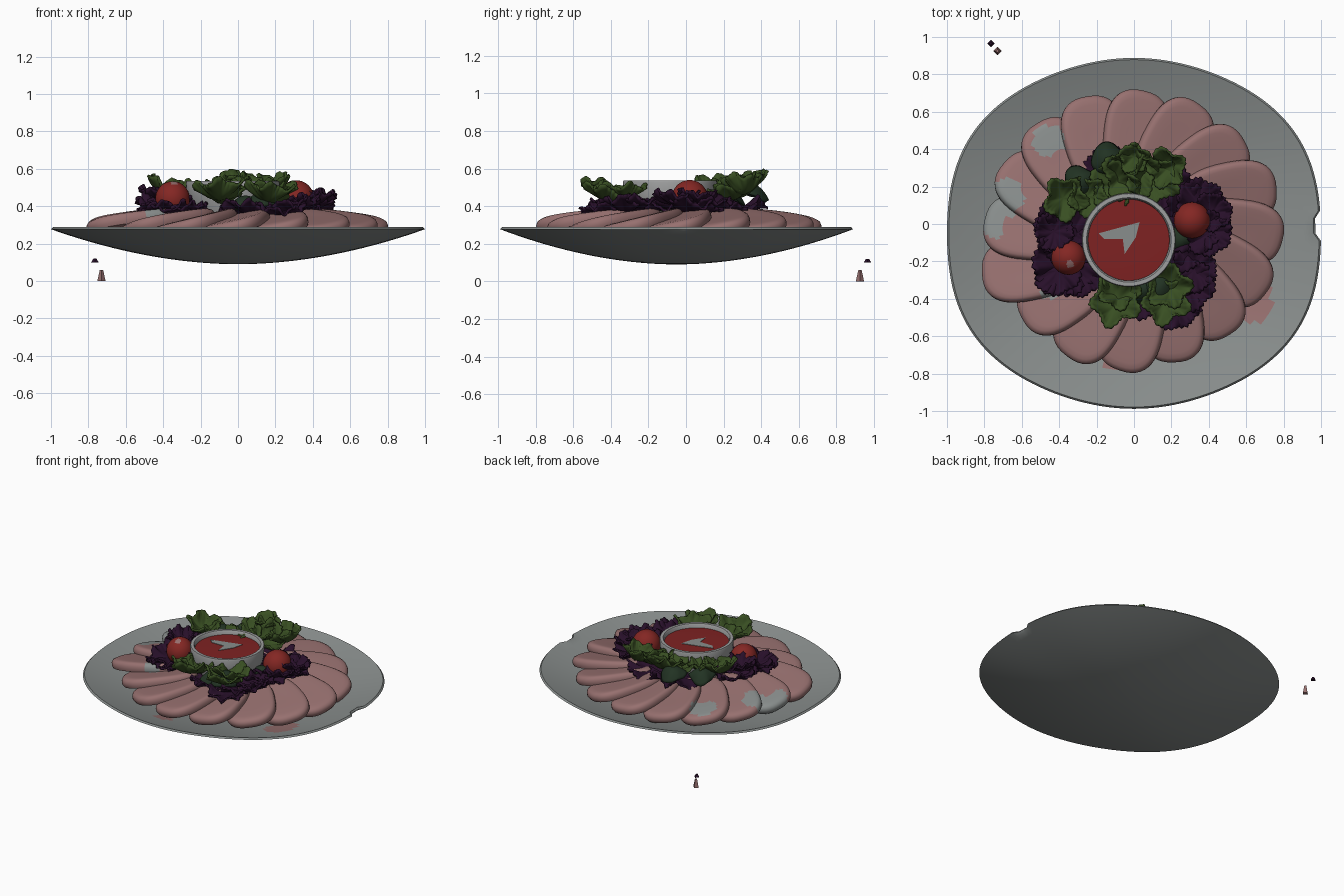
import bpy, bmesh, math, random
from math import sin, cos, pi, radians
from mathutils import Matrix, Vector, Euler

random.seed(4)
if "Cube" in bpy.data.objects:
    bpy.data.objects.remove(bpy.data.objects["Cube"])


def material(name, rgb):
    m = bpy.data.materials.new(name)
    m.use_nodes = True
    m.diffuse_color = (*rgb, 1)
    bsdf = m.node_tree.nodes["Principled BSDF"]
    bsdf.inputs["Base Color"].default_value = (*rgb, 1)
    bsdf.inputs["Roughness"].default_value = 0.7
    return m


STONE = material("grey stoneware", (0.25, 0.27, 0.265))
CERAMIC = material("pale ceramic", (0.34, 0.345, 0.345))
MEAT = material("pink meat", (0.31, 0.163, 0.16))
SAUCE = material("red sauce", (0.21, 0.016, 0.016))
TOMATO = material("tomato red", (0.23, 0.02, 0.017))
GREEN = material("leaf green", (0.04, 0.077, 0.016))
DARK = material("dark leaf green", (0.016, 0.033, 0.017))
PURPLE = material("purple leaf", (0.021, 0.005, 0.023))


def finish(name, bm, mats, paint=None, angle=40):
    """Turn a bmesh into a smooth-shaded object; paint picks faces for slot 1."""
    bmesh.ops.remove_doubles(bm, verts=bm.verts, dist=1e-5)
    bmesh.ops.recalc_face_normals(bm, faces=bm.faces)
    if paint:
        for f in bm.faces:
            f.material_index = int(paint(f))
    me = bpy.data.meshes.new(name)
    bm.to_mesh(me)
    bm.free()
    for m in mats:
        me.materials.append(m)
    ob = bpy.data.objects.new(name, me)
    bpy.context.collection.objects.link(ob)
    bpy.ops.object.select_all(action="DESELECT")
    ob.select_set(True)
    bpy.context.view_layer.objects.active = ob
    bpy.ops.object.shade_smooth_by_angle(angle=radians(angle))
    return ob


def rings(rows, segs, point):
    """Skin a stack of closed rings; point(row, angle) gives each vertex."""
    bm = bmesh.new()
    grid = [[bm.verts.new(point(r, 2 * pi * i / segs)) for i in range(segs)] for r in rows]
    for a, b in zip(grid, grid[1:]):
        for i in range(segs):
            j = (i + 1) % segs
            bm.faces.new((a[i], a[j], b[j], b[i]))
    return bm


def lathe(name, profile, mats, place, outline=lambda a, r: (cos(a), sin(a)), segs=48, paint=None):
    def point(row, a):
        x, y = outline(a, row[0])
        return place @ Vector((row[0] * x, row[0] * y, row[1]))
    return finish(name, rings(profile, segs, point), mats, paint)


def near(f, spots):
    c = f.calc_center_median()
    return any(((c.x - x) / rx) ** 2 + ((c.y - y) / ry) ** 2 < 1 for x, y, rx, ry in spots)


# Plate: wide shallow dish, slightly squarish outline with a small chip in the rim
def plate_outline(a, r):
    k = 1 + 0.24 * sin(a) ** 2 * cos(a) ** 4
    if abs(a - 0.06) < 0.07 and r > 0.97:
        k -= 0.03
    return k * cos(a), 0.938 * k * sin(a)


steps = [i / 24 for i in range(25)]
under = [(r, 0.09 + 0.187 * r ** 1.9) for r in steps]
upper = [(r * 0.99, 0.125 + 0.163 * r ** 1.9) for r in reversed(steps)]
stains = [(0.63, -0.4, 0.1, 0.14), (-0.1, -0.73, 0.06, 0.06)]
lathe("plate", under + upper, [STONE, MEAT], Matrix.Translation((0, -0.05, 0)), plate_outline, 144,
      lambda f: f.normal.z > 0 and near(f, stains))

# Meat slices: thick overlapping fan around the plate, one reaching further out
slice_profile = [(0, 1), (0.15, 1), (0.3, 1.02), (0.45, 1.04), (0.6, 1.04), (0.7, 1.02), (0.8, 1), (0.9, 0.92),
                 (0.97, 0.6), (1, 0), (1, -0.7), (0.96, -1.3), (0.85, -1.5), (0, -1.5)]


def slice_outline(a, r):
    x = math.copysign(abs(cos(a)) ** 0.8, cos(a))
    y = math.copysign(abs(sin(a)) ** 0.8, sin(a))
    return 0.265 * x, (0.165 + 0.03 * x) * y


bare = [(-0.455, 0.445, 0.09, 0.085), (-0.68, 0.14, 0.09, 0.11), (-0.75, 0.02, 0.07, 0.1),
        (-0.45, -0.37, 0.06, 0.03)]
for i in range(16):
    a = radians(90 - 22.5 * i)
    reach = 0.53 + random.uniform(-0.015, 0.015) + (0.06 if i == 11 else 0)
    yaw = a - radians(15 + random.uniform(-4, 4))
    place = (Matrix.Translation((reach * cos(a), -0.03 + 0.93 * reach * sin(a), 0.319))
             @ Matrix.Rotation(yaw, 4, "Z") @ Matrix.Rotation(radians(8), 4, "Y")
             @ Matrix.Rotation(radians(11), 4, "X"))
    lathe("meat_slice", [(r, z * 0.028) for r, z in slice_profile], [MEAT, STONE], place,
          slice_outline, 48, lambda f: near(f, bare))

# Sauce bowl and its filling
centre = Matrix.Translation((-0.028, -0.085, 0))
lathe("sauce_bowl", [(0, 0.3), (0.19, 0.3), (0.225, 0.36), (0.245, 0.45), (0.251, 0.525), (0.247, 0.536),
                     (0.226, 0.536), (0.219, 0.525), (0.214, 0.47), (0, 0.46)], [CERAMIC], centre)
lathe("sauce", [(0, 0.51), (0.15, 0.51), (0.218, 0.507), (0.218, 0.48), (0, 0.48)], [SAUCE], centre)

# Grey arrow-shaped gap in the sauce
bm = bmesh.new()
gap = [bm.verts.new((x, y, 0.511)) for x, y in
       [(-0.19, -0.05), (0.03, 0.01), (0.01, -0.07), (-0.05, -0.16), (-0.06, -0.08), (-0.16, -0.08)]]
face = bm.faces.new(gap)
top = bmesh.ops.extrude_face_region(bm, geom=[face])["geom"]
bmesh.ops.translate(bm, verts=[v for v in top if isinstance(v, bmesh.types.BMVert)], vec=(0, 0, 0.003))
finish("sauce_gap", bm, [STONE])

# Cherry tomatoes, the first with a small pale blemish
ball = [(sin(pi * i / 20), -cos(pi * i / 20)) for i in range(21)]
for x, y, r in [(-0.35, -0.18, 0.092), (0.31, 0.02, 0.097)]:
    lathe("tomato", [(r * p, r * q * 1.02) for p, q in ball], [TOMATO, MEAT], Matrix.Translation((x, y, 0.44)),
          segs=40, paint=lambda f: f.normal.z > 0 and near(f, [(-0.34, -0.215, 0.02, 0.022)]))


# Frilly leaves: lobed, cupped and ruffled discs with a toothed edge
def leaf(name, mat, loc, size, tilt=(0, 0), cup=0.3, ruffle=0.12, lobes=5, depth=0.14, teeth=0.035):
    phase = random.uniform(0, 6)
    place = Matrix.Translation(loc) @ Euler((radians(tilt[0]), radians(tilt[1]), 0)).to_matrix().to_4x4()

    def point(t, a):
        tooth = teeth * t ** 6 * cos(29 * a)
        r = size * t * (1 + t * t * (depth * cos(lobes * a + phase) + 0.05 * cos(3 * a)) + tooth)
        z = size * t * t * (cup + ruffle * sin(lobes * a + phase) + 0.1 * sin(2 * a + phase))
        z += 0.5 * ruffle * size * t ** 3 * sin(2 * lobes * a + 5 * t)
        return place @ Vector((r * cos(a), r * sin(a), z))

    ob = finish(name, rings([k / 8 for k in range(9)], 116, point), [mat], angle=60)
    mod = ob.modifiers.new("thickness", "SOLIDIFY")
    mod.thickness = 0.012
    mod.offset = 0


# Purple leaf bed around the bowl and beneath the tomatoes
for x, y, z, s, cup in [(-0.37, -0.2, 0.37, 0.18, 0.25), (-0.4, -0.02, 0.37, 0.14, 0.3), (-0.33, -0.05, 0.4, 0.17, 0.2),
                        (-0.43, -0.04, 0.44, 0.1, 0.5), (-0.41, -0.25, 0.38, 0.13, 0.1), (-0.28, -0.27, 0.37, 0.12, 0.1),
                        (0.33, 0.02, 0.37, 0.18, 0.3), (0.35, 0.11, 0.4, 0.13, 0.3), (0.4, -0.05, 0.41, 0.12, 0.4),
                        (0.42, 0.06, 0.42, 0.1, 0.5), (0.28, -0.1, 0.38, 0.15, 0.2), (0.28, -0.33, 0.37, 0.15, 0.3),
                        (0.22, -0.43, 0.36, 0.13, 0.3), (0.32, -0.25, 0.39, 0.12, 0.3), (0.05, -0.36, 0.36, 0.15, 0.2),
                        (-0.1, 0.22, 0.37, 0.2, 0.1), (0.12, 0.22, 0.37, 0.17, 0.1)]:
    leaf("purple_leaf", PURPLE, (x, y, z), s, (random.uniform(-8, 8), random.uniform(-8, 8)),
         cup, 0.13, 7, 0.05, 0.045)

# Green leaves behind the bowl: x, y, z, size, tilt, cup
for x, y, z, s, tilt, cup in [(-0.02, 0.29, 0.45, 0.14, (15, 0), 0.6), (0.09, 0.25, 0.44, 0.13, (15, 10), 0.6),
                              (-0.1, 0.22, 0.45, 0.12, (10, -10), 0.5), (0.19, 0.31, 0.47, 0.1, (10, -15), 0.8),
                              (0.0, 0.36, 0.51, 0.075, (10, 0), 0.7), (-0.25, 0.15, 0.45, 0.1, (5, 5), 0.5),
                              (-0.38, 0.14, 0.46, 0.11, (5, 10), 0.7)]:
    leaf("green_leaf", GREEN, (x, y, z), s, tilt, cup, 0.14, 5, 0.15)

# Green leaves in front of the bowl
for x, y, z, s, tilt, cup in [(-0.1, -0.43, 0.44, 0.125, (-15, 0), 0.55), (-0.08, -0.36, 0.42, 0.1, (-10, 0), 0.7),
                              (0.16, -0.42, 0.43, 0.12, (-12, 8), 0.55), (0.19, -0.34, 0.44, 0.11, (-5, -5), 0.6)]:
    leaf("front_green_leaf", GREEN, (x, y, z), s, tilt, cup, 0.14, 5, 0.17)

# Smooth domed dark leaves
for x, y, z, s in [(-0.14, 0.36, 0.51, 0.085), (-0.29, 0.235, 0.49, 0.085), (0.25, -0.09, 0.44, 0.07),
                   (0.04, -0.36, 0.45, 0.08), (0.13, -0.36, 0.47, 0.09)]:
    leaf("dark_leaf", DARK, (x, y, z), s, (-12 if y > 0 else 12, 0), -0.7, 0.06, 3, 0.08, 0)

# Loose crumbs beside the plate
for x, y, z, r, h, mat in [(-0.73, 0.925, 0.03, 0.022, 0.06, MEAT), (-0.765, 0.965, 0.11, 0.02, 0.02, PURPLE)]:
    bm = bmesh.new()
    bmesh.ops.create_cone(bm, cap_ends=True, segments=4, radius1=r, radius2=r * 0.4, depth=h,
                          matrix=Matrix.Translation((x, y, z)))
    finish("crumb", bm, [mat])
